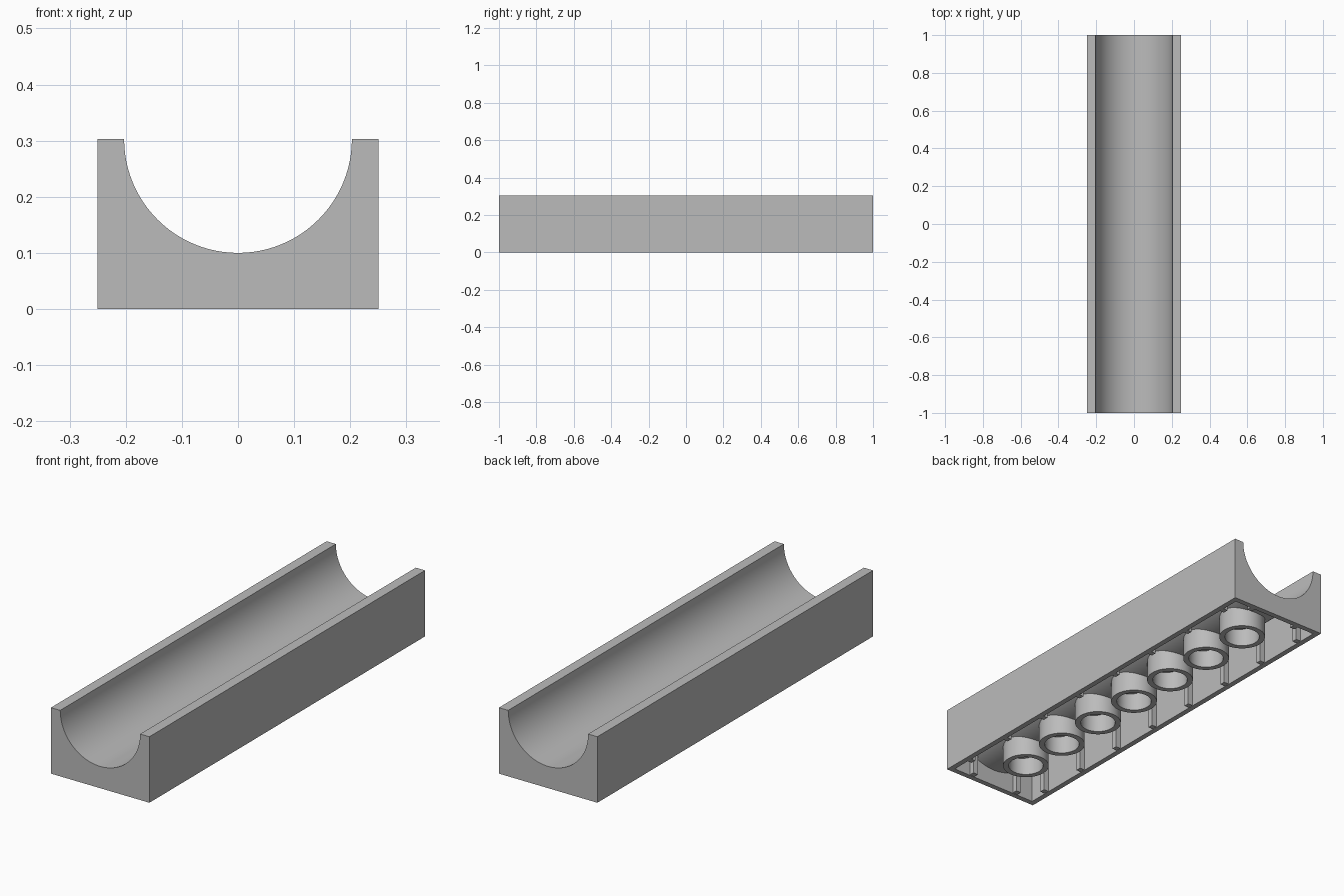
import bpy, bmesh
from math import sin, cos, pi, sqrt, radians

if "Cube" in bpy.data.objects:
    bpy.data.objects.remove(bpy.data.objects["Cube"])

HALF_W, HALF_L, HEIGHT = 0.25, 1.0, 0.303
R_TROUGH, R_UNDER, R_EMBED = 0.203, 0.225, 0.212
WALL, PITCH = 0.025, 0.25

grey = bpy.data.materials.new("plain_grey")
grey.use_nodes = True
grey.diffuse_color = (0.5, 0.5, 0.5, 1)
grey.node_tree.nodes["Principled BSDF"].inputs["Base Color"].default_value = grey.diffuse_color


def finish(name, bm):
    bmesh.ops.recalc_face_normals(bm, faces=bm.faces)
    mesh = bpy.data.meshes.new(name)
    bm.to_mesh(mesh)
    bm.free()
    mesh.materials.append(grey)
    obj = bpy.data.objects.new(name, mesh)
    bpy.context.collection.objects.link(obj)
    return obj


def smooth(obj):
    bpy.ops.object.select_all(action='DESELECT')
    obj.select_set(True)
    bpy.context.view_layer.objects.active = obj
    bpy.ops.object.shade_smooth_by_angle(angle=radians(30))


def extrude_profile(name, points, half):
    """Extrude an x-z outline along y."""
    bm = bmesh.new()
    face = bm.faces.new([bm.verts.new((x, -half, z)) for x, z in points])
    out = bmesh.ops.extrude_face_region(bm, geom=[face])
    moved = [v for v in out["geom"] if isinstance(v, bmesh.types.BMVert)]
    bmesh.ops.translate(bm, verts=moved, vec=(0, 2 * half, 0))
    return finish(name, bm)


def arc(radius, start, steps=48):
    """Lower arc about the trough axis, from -x to +x."""
    sweep = pi - 2 * start
    angles = [start + sweep * i / steps for i in range(steps + 1)]
    return [(-radius * cos(a), HEIGHT - radius * sin(a)) for a in angles]


def under(x):
    """Height inside the thickness of the trough shell."""
    return HEIGHT - sqrt(R_EMBED ** 2 - x ** 2)


def box(name, x0, x1, y0, y1, z0, z1):
    bm = bmesh.new()
    bmesh.ops.create_cube(bm, size=1)
    for v in bm.verts:
        v.co = (x1 if v.co.x > 0 else x0, y1 if v.co.y > 0 else y0, z1 if v.co.z > 0 else z0)
    return finish(name, bm)


def tube(name, y, outer, inner, n=32):
    """Open pipe whose top follows the curved underside."""
    bm = bmesh.new()
    rings = []
    for radius, top in ((outer, False), (outer, True), (inner, True), (inner, False)):
        ring = []
        for i in range(n):
            x, dy = radius * cos(2 * pi * i / n), radius * sin(2 * pi * i / n)
            ring.append(bm.verts.new((x, y + dy, under(x) if top else 0)))
        rings.append(ring)
    for a, b in zip(rings, rings[1:] + rings[:1]):
        for i in range(n):
            j = (i + 1) % n
            bm.faces.new((a[i], a[j], b[j], b[i]))
    smooth(finish(name, bm))


# Outer block with the half-round trough
body = extrude_profile("trough_body", [(-HALF_W, 0), (-HALF_W, HEIGHT)] + arc(R_TROUGH, 0)
                       + [(HALF_W, HEIGHT), (HALF_W, 0)], HALF_L)

# Hollow underside, leaving thin walls and a thin curved shell
inner_x = HALF_W - WALL
ceiling = arc(R_UNDER, radians(10))
shoulder = ceiling[0][1]
cutter = extrude_profile("cavity_cutter", [(-inner_x, -0.1), (-inner_x, shoulder)] + ceiling
                         + [(inner_x, shoulder), (inner_x, -0.1)], HALF_L - WALL)
cutter.hide_render = True
cut = body.modifiers.new("hollow", 'BOOLEAN')
cut.operation = 'DIFFERENCE'
cut.solver = 'EXACT'
cut.object = cutter
bpy.context.view_layer.objects.active = body
bpy.ops.object.modifier_apply(modifier=cut.name)
bpy.data.objects.remove(cutter)
smooth(body)

# Row of round tubes underneath
for i in range(7):
    tube(f"underside_tube_{i + 1}", (i - 3) * PITCH, 0.102, 0.077)

# Grip ribs on the long walls and the end walls
RIB = 0.0125
for side, label in ((-1, "right"), (1, "left")):
    xs = sorted((side * 0.2, side * 0.235))
    for i in range(8):
        y = (i - 3.5) * PITCH
        box(f"{label}_rib_{i + 1}", *xs, y - RIB, y + RIB, 0.002, under(0.2))
    for end, end_label in ((-1, "front"), (1, "back")):
        x = side * PITCH / 2
        ys = sorted((end * 0.95, end * 0.985))
        box(f"{end_label}_{label}_end_rib", x - RIB, x + RIB, *ys, 0.002, 0.129)
